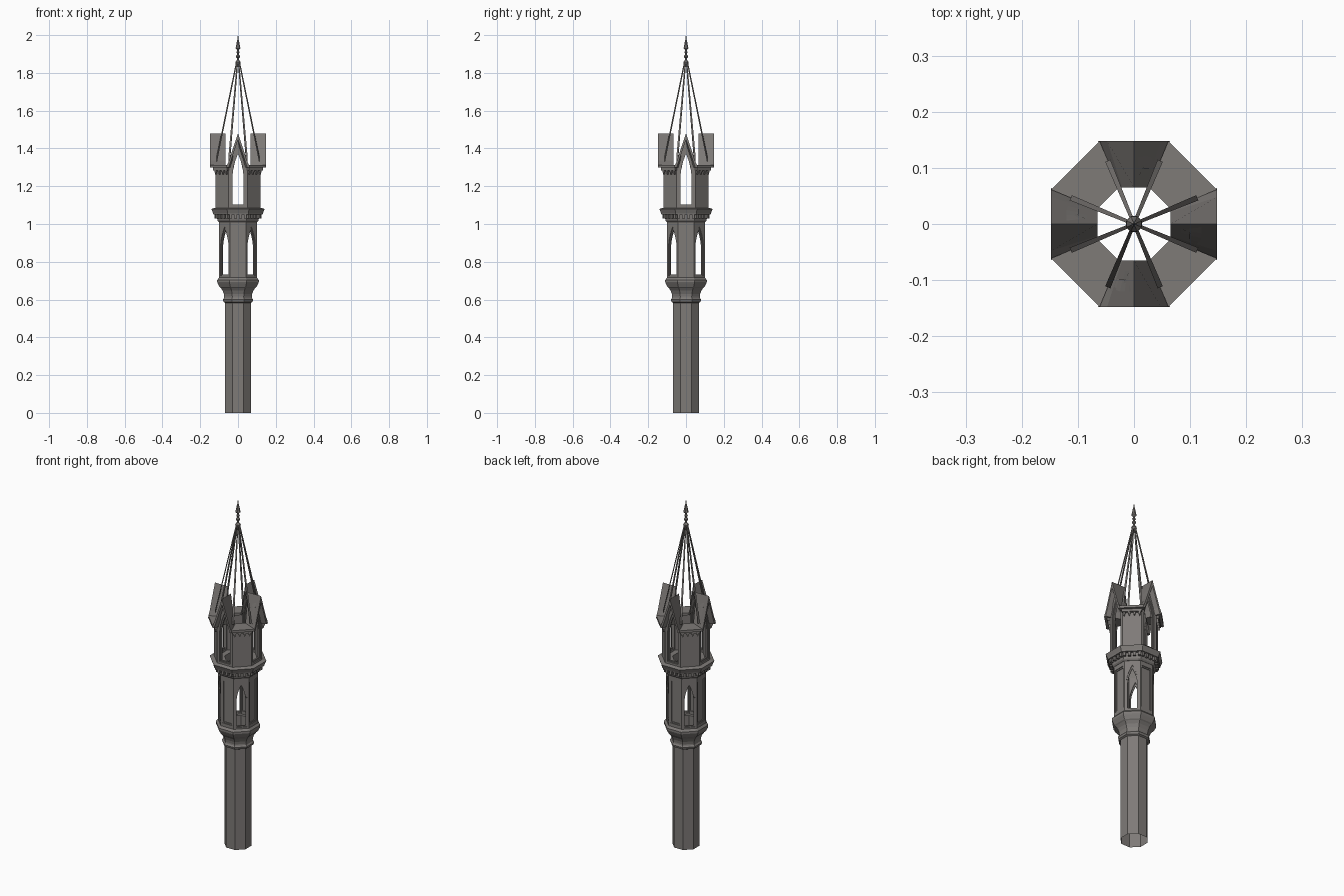
import bpy, bmesh, math

if "Cube" in bpy.data.objects:
    bpy.data.objects.remove(bpy.data.objects["Cube"])

STONE = bpy.data.materials.new("weathered grey stone")
STONE.diffuse_color = (0.21, 0.197, 0.187, 1)
STONE.use_nodes = True
STONE.node_tree.nodes["Principled BSDF"].inputs["Base Color"].default_value = STONE.diffuse_color
T = math.tan(math.pi / 8)        # half side of an octagon / apothem


def finish(name, bm):
    bmesh.ops.recalc_face_normals(bm, faces=bm.faces)
    me = bpy.data.meshes.new(name)
    bm.to_mesh(me)
    bm.free()
    me.materials.append(STONE)
    ob = bpy.data.objects.new(name, me)
    bpy.context.collection.objects.link(ob)
    return ob


def lathe(name, profile, sides=8):
    """Octagonal ring from (apothem, z) points."""
    bm = bmesh.new()
    rings = []
    for a, z in profile:
        r = a / math.cos(math.pi / sides)
        rings.append([bm.verts.new((r * math.cos((i + .5) * 2 * math.pi / sides),
                                    r * math.sin((i + .5) * 2 * math.pi / sides), z))
                      for i in range(sides)])
    for p, q in zip(rings, rings[1:]):
        for i in range(sides):
            j = (i + 1) % sides
            bm.faces.new((p[i], p[j], q[j], q[i]))
    return finish(name, bm)


def place(bm, k, u, d, z):
    """Vertex on tower side k (0 = front): u across, d outward."""
    a = k * math.pi / 4 - math.pi / 2
    return bm.verts.new((d * math.cos(a) - u * math.sin(a),
                         d * math.sin(a) + u * math.cos(a), z))


def prism(bm, k, front, df, back, db):
    f = [place(bm, k, u, df, z) for u, z in front]
    b = [place(bm, k, u, db, z) for u, z in back]
    n = len(f)
    bm.faces.new(f)
    bm.faces.new(b[::-1])
    for i in range(n):
        j = (i + 1) % n
        bm.faces.new((f[i], b[i], b[j], f[j]))


def frame(bm, k, outer, inner, df, db):
    """Wall slab with an opening; outer edge is mitred towards the axis."""
    s = db / df
    loops = [[place(bm, k, u, df, z) for u, z in outer],
             [place(bm, k, u, df, z) for u, z in inner],
             [place(bm, k, u, db, z) for u, z in inner],
             [place(bm, k, u * s, db, z) for u, z in outer]]
    n = len(outer)
    for p in range(4):
        P, Q = loops[p], loops[(p + 1) % 4]
        for i in range(n):
            j = (i + 1) % n
            bm.faces.new((P[i], P[j], Q[j], Q[i]))


def mirror(half):
    return half + [(-u, z) for u, z in reversed(half) if u > 0]


def arch(w, z0, zs, zp, n=6):
    """Pointed arch outline with n steps per side."""
    pts = [(w, z0)]
    for i in range(n + 1):
        t = i / n
        pts.append((w * (1 - t ** 1.6), zs + (zp - zs) * t))
    return mirror(pts)


def box_outline(w, z0, zs, zt, n=6):
    """Rectangle with points matching arch()."""
    h = n // 2
    pts = [(w, z0)] + [(w, zs + (zt - zs) * i / h) for i in range(h + 1)]
    pts += [(w * (1 - i / (n - h)), zt) for i in range(1, n - h + 1)]
    return mirror(pts)


def gable_outline(w, z0, zs, zp, n=6):
    return mirror([(w, z0)] + [(w * (1 - i / n), zs + (zp - zs) * i / n) for i in range(n + 1)])


def rect(w, z0, z1):
    return [(w, z0), (w, z1), (-w, z1), (-w, z0)]


AXIS, DIAG = (0, 2, 4, 6), (1, 3, 5, 7)

# hollow shaft, neck moulding and flared capital
lathe("shaft", [(.068, 0), (.068, .585)])
lathe("capital", [(.068, .583), (.077, .588), (.080, .600), (.074, .608), (.073, .615),
                  (.075, .630), (.082, .648), (.092, .662), (.098, .667), (.107, .685),
                  (.110, .692), (.110, .704), (.100, .716), (.067, .716), (.067, .583)])

# lower stage: blind panels on the axes, lancet windows on the diagonals
bm = bmesh.new()
for k in AXIS:
    frame(bm, k, rect(.1 * T, .714, 1.02), rect(.031, .735, .985), .100, .082)
    frame(bm, k, rect(.031, .735, .985), rect(.026, .742, .978), .096, .09)
    prism(bm, k, rect(.0305, .735, .985), .092, rect(.0305, .735, .985), .086)
finish("lower_blind_panels", bm)
bm = bmesh.new()
for k in DIAG:
    frame(bm, k, box_outline(.1 * T, .714, .89, 1.02), arch(.030, .725, .89, .985), .100, .082)
    frame(bm, k, arch(.0305, .722, .89, .986), arch(.024, .732, .885, .968), .095, .087)
finish("lower_windows", bm)

# corbelled cornice with dentils
lathe("cornice", [(.083, 1.01), (.101, 1.01), (.108, 1.018), (.110, 1.028), (.112, 1.05),
                  (.130, 1.05), (.132, 1.058), (.141, 1.08), (.134, 1.082), (.120, 1.086),
                  (.067, 1.086), (.067, 1.06), (.083, 1.01)])
bm = bmesh.new()
for k in range(8):
    for i in range(4):
        u = (i - 1.5) * .026
        pts = [(u + .007, 1.030), (u + .007, 1.052), (u - .007, 1.052), (u - .007, 1.030)]
        prism(bm, k, pts, .124, pts, .108)
finish("dentils", bm)

# upper stage: gabled open windows on the axes, solid walls on the diagonals
bm = bmesh.new()
for k in AXIS:
    frame(bm, k, gable_outline(.12 * T, 1.084, 1.30, 1.455), arch(.034, 1.098, 1.27, 1.392), .120, .098)
    frame(bm, k, arch(.0345, 1.095, 1.27, 1.393), arch(.028, 1.104, 1.265, 1.372), .114, .104)
finish("upper_windows", bm)
bm = bmesh.new()
for k in DIAG:
    prism(bm, k, rect(.12 * T, 1.084, 1.305), .120, rect(.098 * T, 1.084, 1.305), .098)
finish("upper_walls", bm)

# gable roofs, tapering inward at constant height
bm = bmesh.new()
RO, RI = .148, .065
roof = [(RO * T + .003, 1.298), (.048, 1.335), (0, 1.48), (-.048, 1.335), (-RO * T - .003, 1.298),
        (-.050, 1.298), (-.038, 1.332), (0, 1.447), (.038, 1.332), (.050, 1.298)]
for k in AXIS:
    prism(bm, k, roof, RO, [(u * RI / RO, z) for u, z in roof], RI)
finish("gable_roofs", bm)

# flat eaves between the gables, with hanging drops below
bm = bmesh.new()
for k in DIAG:
    prism(bm, k, rect(RO * T, 1.298, 1.312), RO, rect(RI * T, 1.298, 1.312), RI)
    prism(bm, k, rect(.053, 1.284, 1.30), .134, rect(.050, 1.284, 1.30), .118)
finish("eaves", bm)
bm = bmesh.new()
for k in DIAG:
    for u in (-.04, -.0133, .0133, .04):
        top = [(u + .007, 1.285), (u - .007, 1.285), (u - .003, 1.268), (u, 1.262), (u + .003, 1.268)]
        prism(bm, k, top, .130, top, .118)
finish("eave_drops", bm)

# open spire of eight thin ribs
bm = bmesh.new()
for k in range(8):
    prism(bm, k + .5, rect(.005, 1.330, 1.352), .122, rect(.003, 1.845, 1.867), .008)
finish("spire_ribs", bm)

# finial
lathe("finial", [(0, 1.842), (.012, 1.846), (.014, 1.856), (.011, 1.862), (.006, 1.868),
                 (.005, 1.878), (.011, 1.884), (.011, 1.890), (.005, 1.896), (.005, 1.902),
                 (.009, 1.908), (.005, 1.916), (.005, 1.922), (.013, 1.930), (.010, 1.945),
                 (.005, 1.972), (.003, 1.976), (.002, 1.990), (.0005, 2.0), (0, 2.0)])
